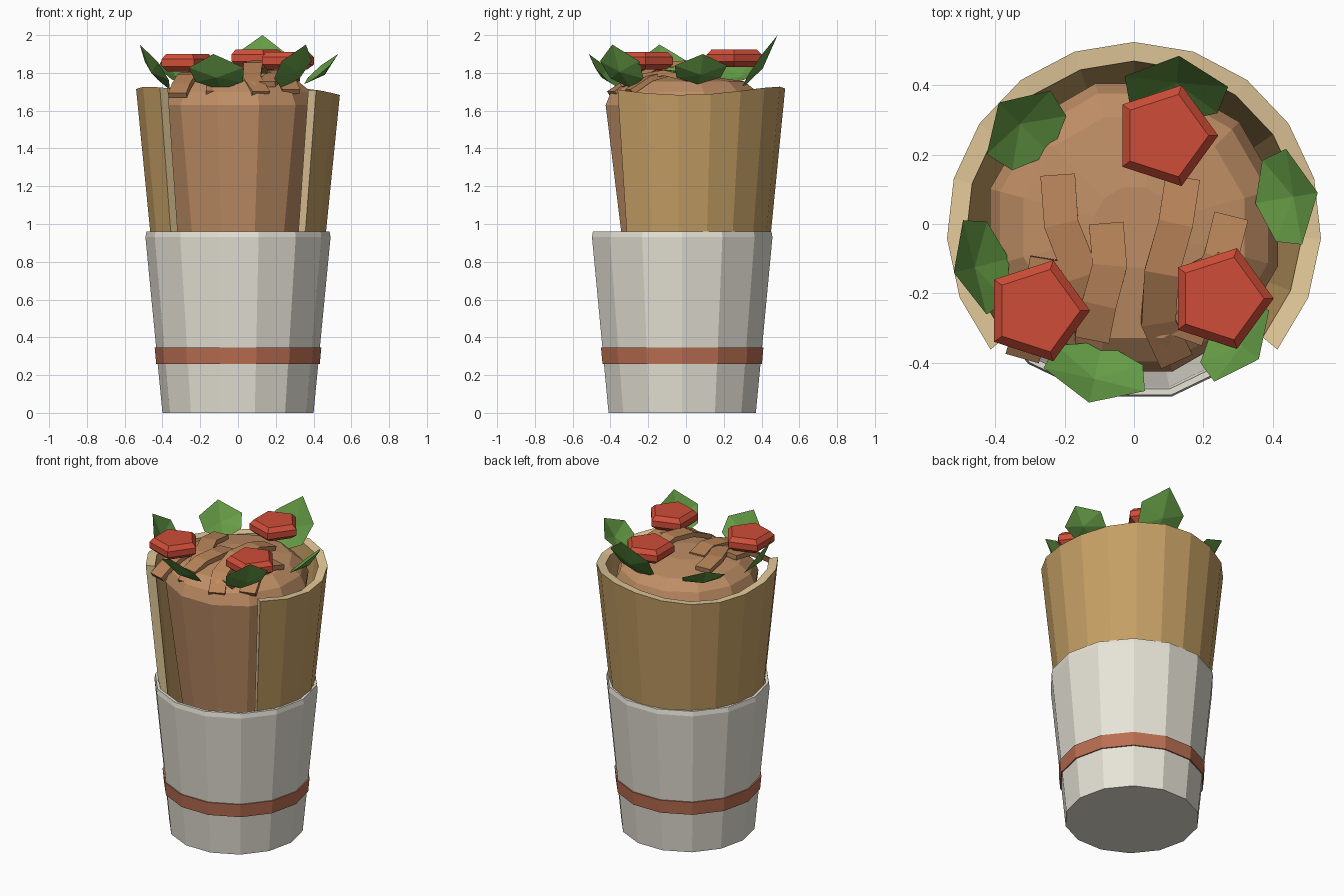
import bpy, math
from math import sin, cos, pi, radians
from mathutils import Vector

if "Cube" in bpy.data.objects:
    bpy.data.objects.remove(bpy.data.objects["Cube"])


def material(name, rgb):
    m = bpy.data.materials.new(name)
    m.diffuse_color = (*rgb, 1)
    m.use_nodes = True
    m.node_tree.nodes["Principled BSDF"].inputs["Base Color"].default_value = m.diffuse_color
    return m


PAPER = material("paper", (0.80, 0.77, 0.68))
STRIPE = material("stripe", (0.50, 0.16, 0.085))
BREAD = material("bread", (0.56, 0.35, 0.13))
CRUMB = material("crumb", (0.76, 0.58, 0.32))
MEAT = material("meat", (0.52, 0.27, 0.13))
SLICE = material("slice", (0.48, 0.23, 0.10))
TOMATO = material("tomato", (0.62, 0.075, 0.04))
LEAF = material("leaf", (0.13, 0.33, 0.06))


def make(name, verts, faces, *mats):
    me = bpy.data.meshes.new(name)
    me.from_pydata([tuple(v) for v in verts], [], faces)
    for m in mats:
        me.materials.append(m)
    ob = bpy.data.objects.new(name, me)
    bpy.context.collection.objects.link(ob)
    return ob


def lathe(name, profile, n, mat, centre=(0, 0, 0), turn=0.0, closed=False):
    """Spin (radius, z) points into n flat sides; cap the ends or close the loop."""
    verts = [(centre[0] + r * cos(turn + 2 * pi * i / n),
              centre[1] + r * sin(turn + 2 * pi * i / n), centre[2] + z)
             for r, z in profile for i in range(n)]
    k = len(profile)
    faces = []
    for j in range(k if closed else k - 1):
        a, b = j * n, ((j + 1) % k) * n
        faces += [(a + i, a + (i + 1) % n, b + (i + 1) % n, b + i) for i in range(n)]
    if not closed:
        faces += [tuple(reversed(range(n))), tuple(range((k - 1) * n, k * n))]
    return make(name, verts, faces, mat)


# Paper cup with thin lip, and its stripe
lathe("paper_cup", [(0.40, 0), (0.49, 0.93), (0.485, 0.96), (0.467, 0.96),
                    (0.46, 0.92), (0.385, 0.05)], 14, PAPER, (0, -0.02, 0))
lathe("cup_stripe", [(0.433, 0.26), (0.441, 0.345), (0.425, 0.345), (0.418, 0.26)],
      14, STRIPE, (0, -0.02, 0), closed=True)

# Meat filling with a low domed top
lathe("meat_filling", [(0.30, 0.60), (0.345, 0.96), (0.43, 1.63), (0.40, 1.70),
                       (0.33, 1.755), (0.12, 1.785)], 12, MEAT, (0, -0.01, 0), pi / 12)

# Bread wrap: open arc shell with a wavy top edge
SEG = 14
verts, faces = [], []
for i in range(SEG + 1):
    a = radians(-40 + 260 * i / SEG)
    top = 1.705 - 0.022 * cos(2.6 * a)
    for r, z in [(0.42, 0.5), (0.54, top), (0.485, top - 0.005), (0.375, 0.5)]:
        verts.append((r * cos(a), -0.015 + r * sin(a), z))
for i in range(SEG):
    a, b = 4 * i, 4 * i + 4
    faces += [(a + j, b + j, b + (j + 1) % 4, a + (j + 1) % 4) for j in range(4)]
e = 4 * SEG
faces += [(0, 1, 2, 3), (e + 3, e + 2, e + 1, e)]
wrap = make("bread_wrap", verts, faces, BREAD, CRUMB)
for p in wrap.data.polygons:
    if p.index >= 4 * SEG or p.index % 4 == 1:
        p.material_index = 1


# Shaved meat slices: bent ribbons lying over the dome
def ribbon(name, path, w=0.1, t=0.03):
    pts = [Vector(p) for p in path]
    verts, faces = [], []
    for i, p in enumerate(pts):
        d = (pts[min(i + 1, len(pts) - 1)] - pts[max(i - 1, 0)]).normalized()
        s = d.cross(Vector((0, 0, 1))).normalized() * w / 2
        n = s.cross(d).normalized() * t / 2
        verts += [p - s - n, p + s - n, p + s + n, p - s + n]
    for i in range(len(pts) - 1):
        a, b = 4 * i, 4 * i + 4
        faces += [(a + j, a + (j + 1) % 4, b + (j + 1) % 4, b + j) for j in range(4)]
    m = 4 * len(pts)
    faces += [(3, 2, 1, 0), (m - 4, m - 3, m - 2, m - 1)]
    make(name, verts, faces, SLICE)


SLICES = [
    [(-0.22, 0.14, 1.78), (-0.21, 0.0, 1.80), (-0.15, -0.15, 1.79), (-0.12, -0.27, 1.75), (-0.12, -0.37, 1.69)],
    [(0.14, 0.13, 1.81), (0.12, 0.0, 1.85), (0.08, -0.14, 1.84), (0.07, -0.28, 1.77), (0.12, -0.39, 1.69)],
    [(-0.08, 0.0, 1.78), (-0.07, -0.12, 1.80), (-0.10, -0.23, 1.79), (-0.12, -0.33, 1.75)],
    [(0.28, 0.02, 1.77), (0.25, -0.1, 1.80), (0.19, -0.22, 1.78), (0.15, -0.33, 1.74)],
    [(-0.25, -0.1, 1.79), (-0.27, -0.22, 1.78), (-0.30, -0.31, 1.73), (-0.32, -0.38, 1.68)],
    [(0.20, -0.1, 1.80), (0.25, -0.2, 1.77), (0.28, -0.3, 1.70)],
]
for i, path in enumerate(SLICES):
    ribbon(f"meat_slice_{i + 1}", path)

# Tomato pieces: five-sided bevelled discs
for i, c in enumerate([(0.09, 0.255, 1.88), (-0.28, -0.25, 1.855), (0.25, -0.215, 1.865)]):
    lathe(f"tomato_{i + 1}", [(0.115, -0.048), (0.153, -0.02), (0.153, 0.018), (0.125, 0.045)],
          5, TOMATO, c)


# Lettuce leaves: cupped fans from an inner base to a raised outer tip
def leaf(name, base, tip, w):
    b, t = Vector(base), Vector(tip)
    d = t - b
    out = Vector((d.x, d.y, 0)).normalized()
    s = Vector((-out.y, out.x, 0))
    sag = out * 0.02 - Vector((0, 0, 0.03))
    verts = [b + d * 0.5 + sag, b]
    verts += [b + d * 0.22 + s * w * 0.85, b + d * 0.62 + s * w, t]
    verts += [b + d * 0.62 - s * w, b + d * 0.22 - s * w * 0.85]
    make(name, verts, [(0, i, i % 6 + 1) for i in range(1, 7)], LEAF)


LEAVES = [
    ((-0.24, 0.20, 1.73), (-0.39, 0.35, 1.89), 0.13),
    ((0.11, 0.29, 1.71), (0.13, 0.485, 2.00), 0.15),
    ((0.35, 0.06, 1.74), (0.53, 0.09, 1.90), 0.14),
    ((0.23, -0.29, 1.72), (0.36, -0.39, 1.95), 0.13),
    ((-0.09, -0.34, 1.71), (-0.13, -0.515, 1.90), 0.15),
    ((-0.36, -0.10, 1.71), (-0.52, -0.14, 1.95), 0.14),
]
for i, (b, t, w) in enumerate(LEAVES):
    leaf(f"lettuce_leaf_{i + 1}", b, t, w)
